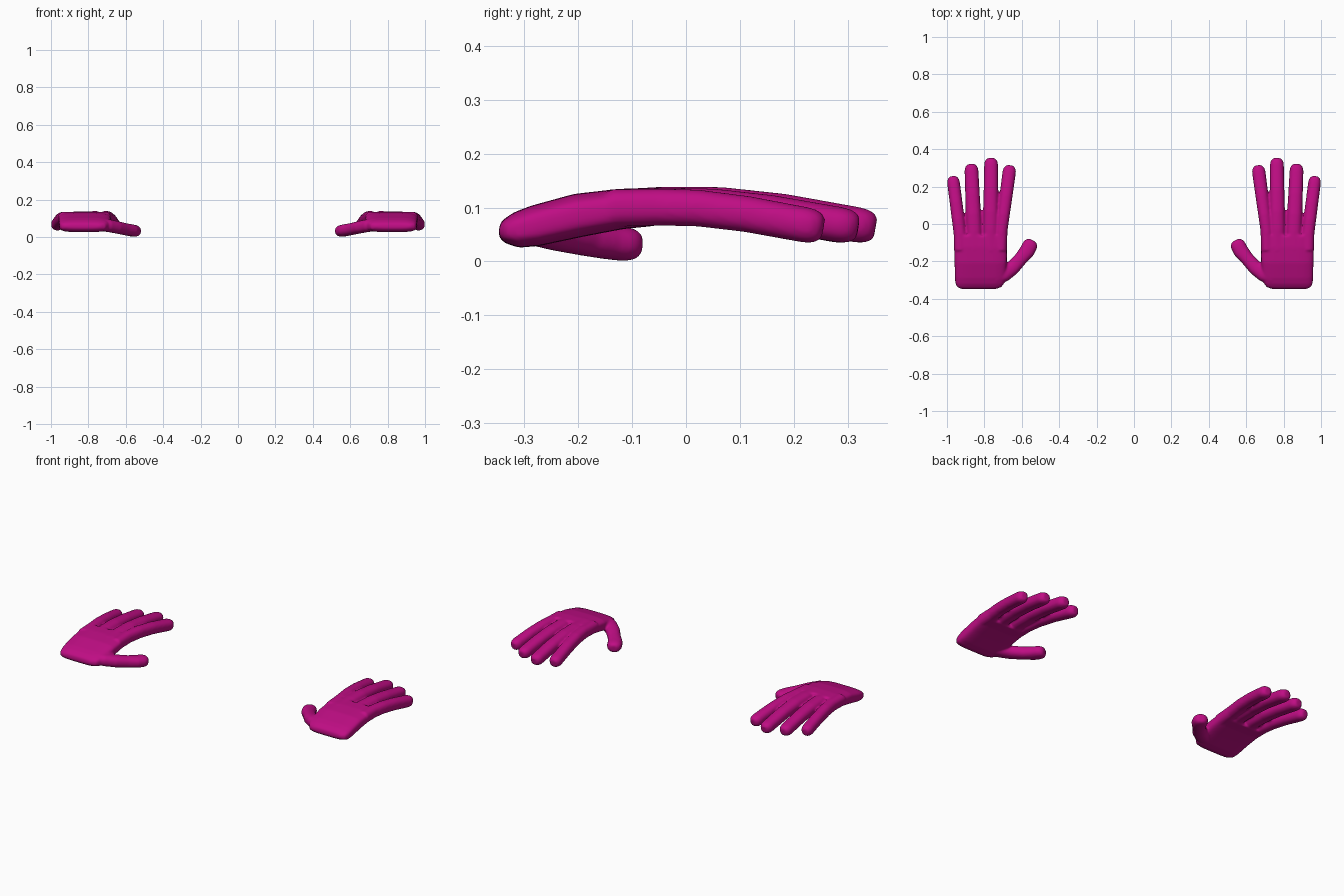
import bpy, bmesh, math
from mathutils import Vector

if "Cube" in bpy.data.objects:
    bpy.data.objects.remove(bpy.data.objects["Cube"])

skin = bpy.data.materials.new("magenta")
skin.diffuse_color = (0.52, 0.004, 0.23, 1)
skin.use_nodes = True
skin.node_tree.nodes["Principled BSDF"].inputs["Base Color"].default_value = skin.diffuse_color


def loft(bm, sections, power, n=24, side=None):
    """Closed tube through sections of (x, y, z, half width, half thickness)."""
    pts = [Vector(s[:3]) for s in sections]
    rings = []
    for i, s in enumerate(sections):
        t = (pts[min(i + 1, len(pts) - 1)] - pts[max(i - 1, 0)]).normalized()
        across = side or t.cross(Vector((0, 0, 1))).normalized()
        up = across.cross(t).normalized()
        ring = []
        for k in range(n):
            a = 2 * math.pi * k / n
            c, d = math.cos(a), math.sin(a)
            u = math.copysign(abs(c) ** (2 / power), c) * s[3]
            v = math.copysign(abs(d) ** (2 / power), d) * s[4]
            ring.append(bm.verts.new(pts[i] + across * u + up * v))
        rings.append(ring)
    for a, b in zip(rings, rings[1:]):
        for k in range(n):
            bm.faces.new((a[k], a[(k + 1) % n], b[(k + 1) % n], b[k]))
    bm.faces.new(rings[0][::-1])
    bm.faces.new(rings[-1])


def digit(bm, path):
    """Finger or thumb: a path of sections finished with a blunt rounded tip."""
    a, b = Vector(path[-2][:3]), Vector(path[-1][:3])
    t = (b - a).normalized()
    w, h = path[-1][3:]
    tip = [(*(b + t * d), w * f, h * g)
           for d, f, g in ((0.014, 0.93, 0.95), (0.026, 0.75, 0.83), (0.034, 0.48, 0.6))]
    loft(bm, path + tip, 2.3)


# Palm sections: left edge, right edge, y, bottom, top
PALM = [(0.735, 0.925, -0.347, 0.046, 0.070), (0.708, 0.947, -0.336, 0.034, 0.080),
        (0.694, 0.955, -0.315, 0.025, 0.091), (0.686, 0.958, -0.28, 0.028, 0.104),
        (0.680, 0.959, -0.20, 0.045, 0.126), (0.680, 0.961, -0.12, 0.060, 0.135),
        (0.682, 0.962, -0.06, 0.066, 0.136)]

# Fingers: base x, tip x, tip y, base half width, tip half width, arch lift
FINGERS = [(0.712, 0.667, 0.315, 0.032, 0.036, 0.005),
           (0.767, 0.764, 0.354, 0.042, 0.037, 0.005),
           (0.854, 0.869, 0.322, 0.042, 0.037, 0.002),
           (0.929, 0.965, 0.257, 0.034, 0.034, 0.000)]


def hand(name, mirror):
    bm = bmesh.new()
    # palm
    loft(bm, [((l + r) / 2, y, (b + t) / 2, (r - l) / 2, (t - b) / 2)
              for l, r, y, b, t in PALM], 3.6, 48, Vector((1, 0, 0)))
    # four fingers, arching down to the tips
    for bx, tx, ty, bw, tw, lift in FINGERS:
        path = []
        end = ty - 0.036
        for f, z in ((0, 0.099), (0.25, 0.101), (0.45, 0.099), (0.7, 0.088), (1, 0.068)):
            y = -0.14 + (end + 0.14) * f
            g = max(0, (y + 0.06) / (end + 0.06))
            path.append((bx + (tx - bx) * g, y, z + lift * math.sin(math.pi * f),
                         bw + (tw - bw) * g, 0.035 - 0.002 * f))
        digit(bm, path)
    # thumb
    digit(bm, [(0.745, -0.285, 0.066, 0.040, 0.034), (0.695, -0.268, 0.061, 0.042, 0.034),
               (0.650, -0.235, 0.052, 0.039, 0.033), (0.605, -0.185, 0.042, 0.036, 0.032),
               (0.572, -0.145, 0.036, 0.041, 0.032), (0.558, -0.118, 0.033, 0.041, 0.032)])
    if mirror:
        for v in bm.verts:
            v.co.x *= -1
    bmesh.ops.recalc_face_normals(bm, faces=bm.faces)
    me = bpy.data.meshes.new(name)
    bm.to_mesh(me)
    bm.free()
    me.materials.append(skin)
    ob = bpy.data.objects.new(name, me)
    bpy.context.collection.objects.link(ob)
    # fuse the parts into one smooth skin
    fuse = ob.modifiers.new("fuse", 'REMESH')
    fuse.mode = 'VOXEL'
    fuse.voxel_size = 0.006
    fuse.use_smooth_shade = True
    soften = ob.modifiers.new("soften", 'SMOOTH')
    soften.factor = 0.5
    soften.iterations = 5


hand("right_hand", False)
hand("left_hand", True)
